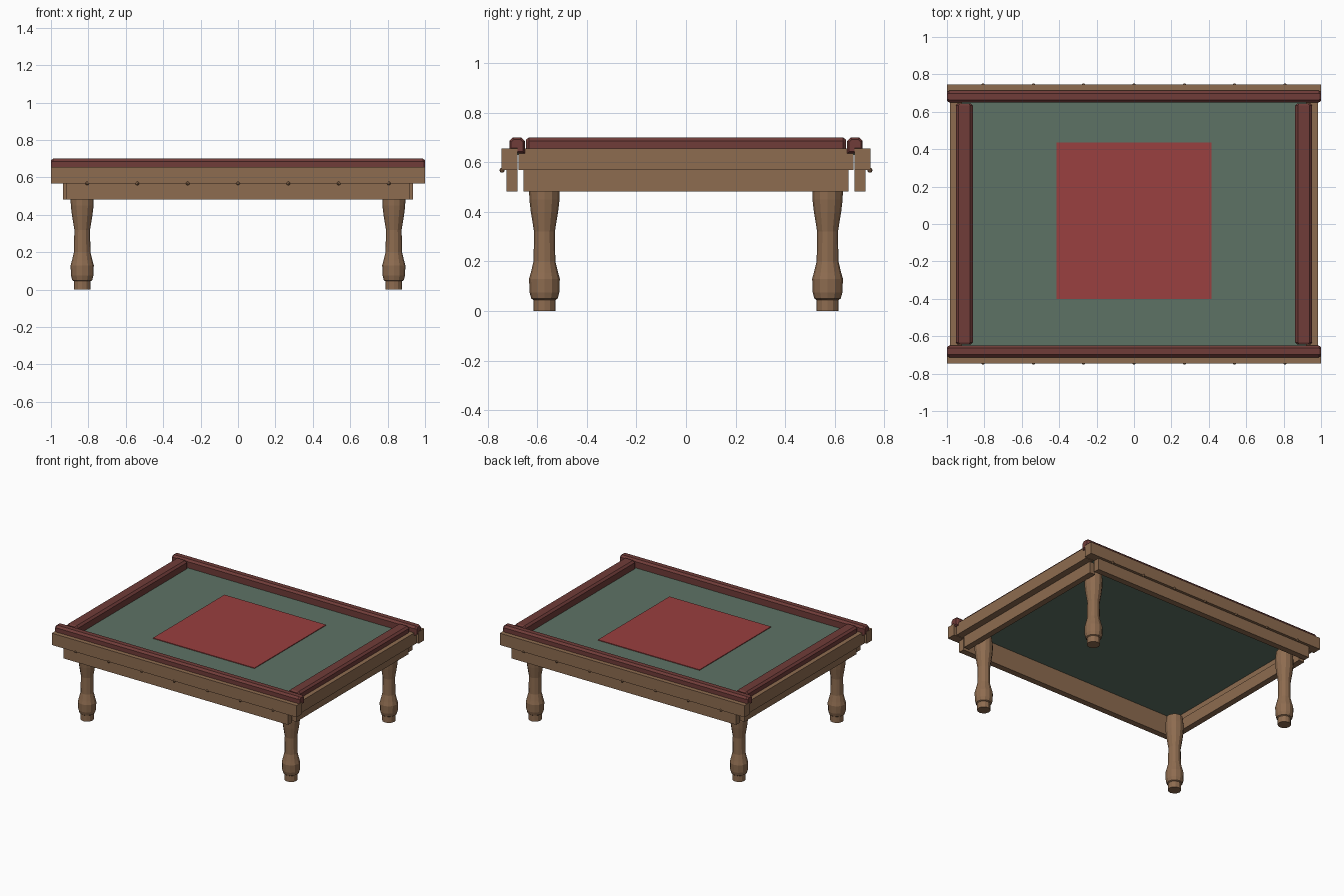
import bpy, bmesh, math
from mathutils import Vector

if "Cube" in bpy.data.objects:
    bpy.data.objects.remove(bpy.data.objects["Cube"])


def material(name, rgb):
    m = bpy.data.materials.new(name)
    m.diffuse_color = (*rgb, 1)
    m.use_nodes = True
    m.node_tree.nodes["Principled BSDF"].inputs["Base Color"].default_value = m.diffuse_color
    return m


WOOD = material("wood", (0.27, 0.15, 0.08))
CUSHION = material("cushion_red", (0.16, 0.045, 0.04))
FELT = material("felt_green", (0.11, 0.17, 0.13))
PANEL = material("panel_red", (0.32, 0.05, 0.05))


def finish(name, bm, mat):
    bmesh.ops.recalc_face_normals(bm, faces=bm.faces)
    me = bpy.data.meshes.new(name)
    bm.to_mesh(me)
    bm.free()
    me.materials.append(mat)
    ob = bpy.data.objects.new(name, me)
    bpy.context.collection.objects.link(ob)
    return ob


def box(name, lo, hi, mat):
    bm = bmesh.new()
    bmesh.ops.create_cube(bm, size=1)
    lo, hi = Vector(lo), Vector(hi)
    for v in bm.verts:
        v.co = (lo + hi) / 2 + v.co * (hi - lo)
    return finish(name, bm, mat)


def skin(bm, rings):
    """Bridge a list of closed vertex rings and cap both ends."""
    rings = [[bm.verts.new(p) for p in r] for r in rings]
    n = len(rings[0])
    for a, b in zip(rings, rings[1:]):
        for i in range(n):
            j = (i + 1) % n
            bm.faces.new((a[i], a[j], b[j], b[i]))
    bm.faces.new(rings[0])
    bm.faces.new(rings[-1])


def cushion(name, inner, step, outer, half, place):
    """Chamfered strip whose inner lip hangs below the rail top."""
    c = 0.014
    prof = [(inner, 0.635), (step, 0.635), (step, 0.653), (outer, 0.653),
            (outer, 0.7 - c), (outer - c, 0.7), (inner + c, 0.7), (inner, 0.7 - c)]
    mid = ((inner + outer) / 2, 0.67)
    rings = []
    for pos, k in ((-half, 0.75), (-half + 0.012, 1), (half - 0.012, 1), (half, 0.75)):
        rings.append([place(pos, mid[0] + (u - mid[0]) * k, mid[1] + (z - mid[1]) * k)
                      for u, z in prof])
    bm = bmesh.new()
    skin(bm, rings)
    return finish(name, bm, CUSHION)


def ordered(a, b):
    return min(a, b), max(a, b)


# Long-side rails, aprons, cushions and studs
for s, side in ((-1, "front"), (1, "back")):
    y0, y1 = ordered(s * 0.68, s * 0.745)
    box(f"{side}_rail", (-1, y0, 0.568), (1, y1, 0.655), WOOD)
    y0, y1 = ordered(s * 0.68, s * 0.725)
    box(f"{side}_apron", (-0.918, y0, 0.483), (0.918, y1, 0.568), WOOD)
    cushion(f"{side}_cushion", 0.65, 0.68, 0.713, 1.0,
            lambda t, u, z, s=s: (t, s * u, z))
    for i in range(7):
        bm = bmesh.new()
        bmesh.ops.create_uvsphere(bm, u_segments=8, v_segments=6, radius=0.01)
        bmesh.ops.translate(bm, verts=bm.verts, vec=((i - 3) * 0.269, s * 0.742, 0.568))
        finish(f"{side}_stud_{i + 1}", bm, WOOD)

# End rails, aprons and cushions
for s, side in ((-1, "left"), (1, "right")):
    x0, x1 = ordered(s * 0.92, s * 0.985)
    box(f"{side}_rail", (x0, -0.675, 0.568), (x1, 0.675, 0.655), WOOD)
    x0, x1 = ordered(s * 0.89, s * 0.935)
    box(f"{side}_apron", (x0, -0.655, 0.483), (x1, 0.655, 0.568), WOOD)
    cushion(f"{side}_cushion", 0.862, 0.92, 0.953, 0.645,
            lambda t, u, z, s=s: (s * u, t, z))

# Felt bed and centre panel
box("felt_bed", (-0.92, -0.68, 0.63), (0.92, 0.68, 0.64), FELT)
box("centre_panel", (-0.415, -0.4, 0.64), (0.415, 0.435, 0.645), PANEL)

# Turned legs: (radius, height)
LEG = [(0.045, 0), (0.045, 0.045), (0.053, 0.05), (0.06, 0.075), (0.062, 0.13),
       (0.055, 0.155), (0.044, 0.2), (0.042, 0.32), (0.055, 0.4), (0.061, 0.45),
       (0.062, 0.5), (0.055, 0.56)]
SIDES = 12
for sx, nx in ((-1, "left"), (1, "right")):
    for sy, ny in ((-1, "front"), (1, "back")):
        bm = bmesh.new()
        skin(bm, [[(sx * 0.833 + r * math.cos(math.tau * i / SIDES),
                    sy * 0.571 + r * math.sin(math.tau * i / SIDES), z)
                   for i in range(SIDES)] for r, z in LEG])
        finish(f"{ny}_{nx}_leg", bm, WOOD)
